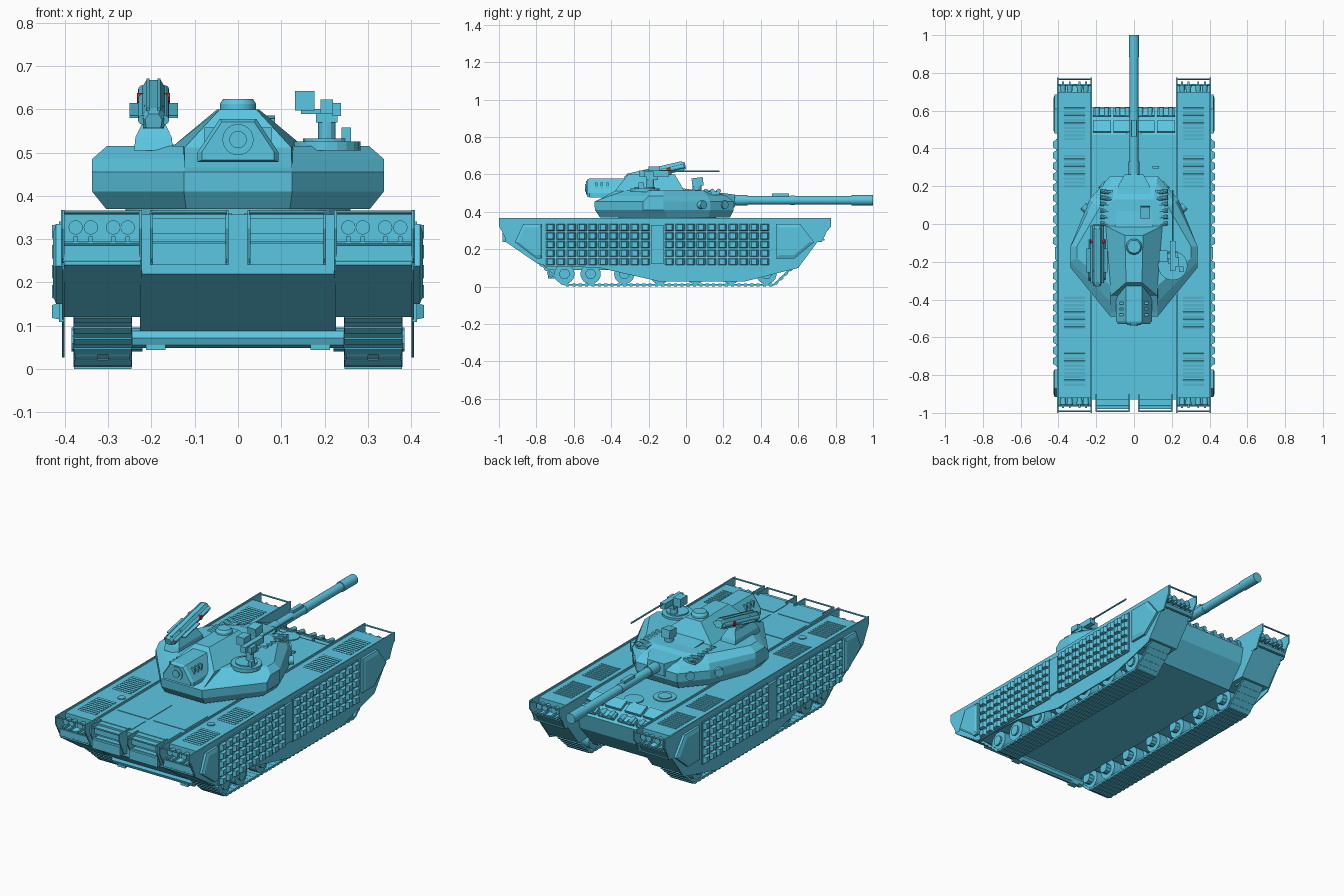
import bpy, bmesh, math
from mathutils import Matrix, Vector

TEAL = bpy.data.materials.new("teal_paint")
TEAL.diffuse_color = (.105, .57, .76, 1)
RED = bpy.data.materials.new("red_paint")
RED.diffuse_color = (.8, .01, .01, 1)


class Part:
    """One named mesh collecting simple solids."""
    def __init__(self, name):
        self.name, self.bm = name, bmesh.new()

    def box(self, c, s, rx=0.0, rz=0.0):
        m = (Matrix.Translation(c) @ Matrix.Rotation(rz, 4, 'Z') @ Matrix.Rotation(rx, 4, 'X')
             @ Matrix.Diagonal((*s, 1)))
        bmesh.ops.create_cube(self.bm, size=1, matrix=m)

    def rod(self, a, b, r, r2=None, n=16):
        a, b = Vector(a), Vector(b)
        m = Matrix.Translation((a + b) / 2) @ (b - a).to_track_quat('Z', 'Y').to_matrix().to_4x4()
        bmesh.ops.create_cone(self.bm, cap_ends=True, segments=n, radius1=r,
                              radius2=r if r2 is None else r2, depth=(b - a).length, matrix=m)

    def loft(self, rings):
        rings = [[self.bm.verts.new(p) for p in ring] for ring in rings]
        n = len(rings[0])
        for lo, hi in zip(rings, rings[1:]):
            for i in range(n):
                j = (i + 1) % n
                self.bm.faces.new((lo[i], lo[j], hi[j], hi[i]))
        self.bm.faces.new(rings[0][::-1])
        self.bm.faces.new(rings[-1])

    def prism(self, yz, x0, x1):
        self.loft([[(x, y, z) for y, z in yz] for x in (x0, x1)])

    def done(self, smooth=False, matrix=None, mat=TEAL):
        bmesh.ops.recalc_face_normals(self.bm, faces=self.bm.faces)
        if matrix:
            self.bm.transform(matrix)
        me = bpy.data.meshes.new(self.name)
        self.bm.to_mesh(me)
        self.bm.free()
        me.materials.append(mat)
        ob = bpy.data.objects.new(self.name, me)
        bpy.context.collection.objects.link(ob)
        if smooth:
            bpy.ops.object.select_all(action='DESELECT')
            ob.select_set(True)
            bpy.context.view_layer.objects.active = ob
            bpy.ops.object.shade_smooth_by_angle(angle=math.radians(35))


SIDES = (-1, 1)

# Hull tub between the tracks
p = Part("hull_center")
p.prism([(-.93, .357), (-.93, .22), (-.74, .088), (.5, .088), (.6, .2), (.62, .29), (.47, .357)], -.226, .226)
p.done()

# Track housings and their full-outline side plates
body = [(-.92, .357), (-.92, .295), (-.965, .285), (-.965, .24), (-.79, .12), (.61, .12),
        (.70, .235), (.735, .28), (.70, .295), (.70, .357)]
outer = [(-1, .367), (-1, .325), (-.95, .23), (-.77, .115), (-.46, .1), (-.14, .027), (.31, .027),
         (.6, .1), (.70, .235), (.775, .32), (.775, .367)]
inner = [(-1, .367), (-1, .325), (-.95, .23), (-.78, .12), (.61, .12), (.70, .235), (.775, .32), (.775, .367)]
p, q = Part("track_housings"), Part("side_plates")
for s in SIDES:
    p.prism(body, s * .225, s * .402)
    q.prism(outer, s * .401, s * .407)
    q.prism(inner, s * .222, s * .229)
p.done()
q.done()

# Armour bricks on the side skirts
p = Part("side_armour_bricks")
for s in SIDES:
    for y0, y1 in ((-.754, -.19), (-.118, .449)):
        p.box((s * .408, (y0 + y1) / 2, .225), (.012, y1 - y0, .232))
        w, h = (y1 - y0) / 10, .23 / 5
        for i in range(10):
            for k in range(5):
                y, z = y0 + (i + .5) * w, .11 + (k + .5) * h
                p.loft([[(s * x, y + a * dy, z + b * dz) for a, b in ((-1, -1), (1, -1), (1, 1), (-1, 1))]
                        for x, dy, dz in ((.41, .026, .019), (.43, .014, .015))])
    p.box((s * .412, -.154, .225), (.014, .066, .21))
    # end pods
    for pod in ([(-.77, .335), (-.77, .15), (-.80, .15), (-.915, .238), (-.87, .335)],
                [(.48, .335), (.48, .15), (.58, .15), (.685, .238), (.61, .335)]):
        cy, cz = sum(a for a, _ in pod) / 5, sum(b for _, b in pod) / 5
        p.loft([[(s * x, cy + (y - cy) * f, cz + (z - cz) * f) for y, z in pod]
                for x, f in ((.404, 1), (.42, 1), (.427, .8))])
p.done()

# Track links laid along a closed path
path = [(-.65, .008), (.47, .008), (.6, .13), (.61, .2), (.5, .24), (-.7, .24), (-.82, .2), (-.79, .13)]
p = Part("tracks")
for (ya, za), (yb, zb) in zip(path, path[1:] + path[:1]):
    L = math.hypot(yb - ya, zb - za)
    n = max(1, round(L / .034))
    ang = math.atan2(zb - za, yb - ya)
    for i in range(n):
        t = (i + .5) / n
        y, z = ya + (yb - ya) * t, za + (zb - za) * t
        for s in SIDES:
            p.box((s * .3125, y, z + .002), (.135, L / n, .01), ang)
            p.box((s * .3125, y, z), (.132, L / n * .5, .0155), ang)
p.done()

# Road wheels, hubs and axles
p = Part("road_wheels")
for s in SIDES:
    for y in (-.65, -.51, -.33, -.14, .05, .24, .43):
        for x0, x1 in ((.25, .30), (.325, .375)):
            p.rod((s * x0, y, .068), (s * x1, y, .068), .054, n=24)
        p.rod((s * .22, y, .068), (s * .385, y, .068), .028, n=10)
    p.rod((s * .25, -.74, .17), (s * .375, -.74, .17), .05, n=20)
    p.rod((s * .25, .54, .16), (s * .375, .54, .16), .05, n=20)
p.done(smooth=True)

# Cross bar under the rear
p = Part("cross_bar")
p.rod((-.245, -.72, .072), (.245, -.72, .072), .023, n=8)
for s in SIDES:
    p.box((s * .19, -.72, .05), (.045, .035, .012))
p.done()

# Guard frames, light clusters and rear steps
p, q = Part("guard_frames"), Part("lamps")
for y, d, back in ((-.992, 1, -.92), (.767, -1, .70)):
    spans = [(-.405, -.225), (.225, .405)] + ([(-.2, -.025), (.025, .2)] if d > 0 else [])
    for a, b in spans:
        for z in (.362, .29, .25):
            yy = y + (0 if z > .3 else d * .03)
            p.rod((a, yy, z), (b, yy, z), .0045, n=8)
        for x in (a, b):
            p.prism([(y, .367), (y, .325), (y + d * .04, .24), (back + d * .02, .24), (back + d * .02, .367)],
                    x - .0035, x + .0035)
    for s in SIDES:
        for x in (.255, .288, .34, .375):
            q.rod((s * x, back + d * .005, .327), (s * x, back - d * .035, .327), .012, .0165)
            p.box((s * x, back - d * .03, .3), (.01, .05, .012))
for s in SIDES:
    p.box((s * .1125, -.945, .33), (.17, .03, .035))
    p.box((s * .1125, -.955, .265), (.17, .05, .05))
    for x in (.06, .17):
        p.box((s * x, .515, .342), (.095, .065, .02), -.4)
        p.box((s * x, .588, .308), (.095, .04, .025), -.4)
        for dx in (-.025, .025):
            q.rod((s * x + dx, .57, .322), (s * x + dx, .615, .315), .012)
p.done()
q.done(smooth=True)

# Deck louvers, panels and hatches
p = Part("deck_details")
for s in SIDES:
    for y0 in (-.85, -.55, .2, .45):
        for i in range(9):
            p.box((s * .315, y0 + i * .02, .357), (.11, .012, .006), .2)
    p.box((s * .11, -.84, .357), (.19, .12, .006))
    p.box((s * .11, -.65, .357), (.19, .2, .006))
    p.rod((s * .27, -.62, .355), (s * .27, -.62, .362), .02)
p.rod((-.11, .34, .35), (-.11, .34, .362), .058, n=24)
p.rod((-.11, .34, .36), (-.11, .34, .366), .035, n=24)
p.rod((0, .45, .35), (0, .45, .362), .05, n=24)
p.box((.115, .3, .36), (.035, .012, .016))
p.done()

# Turret shell, lofted upward with a long sloped rear
rims = [(.37, [(.12, .235), (.22, .12), (.305, -.1), (.305, -.22), (.12, -.46)]),
        (.41, [(.125, .255), (.235, .13), (.337, -.12), (.337, -.23), (.125, -.487)]),
        (.455, [(.125, .255), (.235, .13), (.337, -.12), (.337, -.23), (.125, -.49)]),
        (.485, [(.12, .215), (.22, .115), (.337, -.12), (.337, -.2), (.115, -.42)]),
        (.515, [(.1, .13), (.18, .09), (.303, -.12), (.303, -.18), (.1, -.345)])]
p = Part("turret")
p.loft([[(x, y, z) for x, y in h + [(-x, y) for x, y in h[::-1]]] for z, h in rims])
p.rod((0, -.1, .35), (0, -.1, .375), .26, n=40)
p.done()

# Raised roof block, triangular rear housing
p = Part("turret_roof")
p.loft([[(-a, y0, z0), (a, y0, z0), (b, y1, z1), (-b, y1, z1)]
        for a, y0, z0, b, y1, z1 in ((.125, -.485, .455, .15, .05, .5), (.123, -.38, .512, .15, -.01, .515),
                                     (.042, -.31, .6, .048, -.06, .6))])
tri = [(-.094, .478), (.094, .478), (.094, .5), (.042, .578), (-.042, .578), (-.094, .5)]
p.loft([[(x * f, y, .52 + (z - .52) * f) for x, z in tri] for y, f in ((-.3, 1), (-.515, 1), (-.53, .88))])
for s in SIDES:
    for i in range(3):
        p.box((s * .065, -.48 + i * .03, .54), (.024, .012, .035))
p.done()

p = Part("turret_ports")
p.rod((0, -.5, .53), (0, -.534, .53), .036, n=24)
p.rod((0, -.52, .53), (0, -.54, .53), .02, n=24)
p.rod((0, -.12, .58), (0, -.12, .612), .042, n=24)
p.rod((0, -.12, .612), (0, -.12, .624), .042, .034, n=24)
for s in SIDES:
    for x, y in ((.16, .2), (.255, .085)):
        p.rod((s * (x - .03), y - .03, .437), (s * (x + .014), y + .01, .437), .023, n=16)
p.done(smooth=True)

# Smoke launcher rows on the turret cheeks
p = Part("smoke_launchers")
for s in SIDES:
    p.box((s * .145, .08, .5), (.07, .2, .02))
    for i in range(6):
        y = -.005 + i * .034
        p.rod((s * .12, y, .5), (s * .178, y + .01, .512), .012, n=10)
p.done(smooth=True)

# Main gun with mantlet, sleeve and muzzle
p = Part("gun_mantlet")
p.loft([[(-a, y, z0), (a, y, z0), (a, y, z1), (-a, y, z1)]
        for y, a, z0, z1 in ((-.02, .1, .41, .525), (.2, .085, .41, .5), (.262, .05, .425, .492))])
p.box((0, .505, .488), (.024, .09, .018))
p.done()
p = Part("gun_barrel")
for y0, y1, r in ((.2, .33, .028), (.3, .9, .0235), (.885, 1, .0275), (.56, .58, .0255)):
    p.rod((0, y0, .462), (0, y1, .462), r, n=24)
p.done(smooth=True)

# Sight column on the roof front
p = Part("sight")
p.rod((.06, .06, .49), (.06, .06, .55), .024)
p.box((.06, .062, .56), (.05, .06, .045), .12)
p.done()

# Missile launcher, pedestal first, then the tilted rack
p = Part("launcher_pedestal")
p.loft([[(-.195 + a * dx, -.19 + b * dy, z) for a, b in ((-1, -1), (1, -1), (1, 1), (-1, 1))]
        for z, dx, dy in ((.505, .045, .11), (.535, .042, .1), (.57, .025, .08), (.61, .022, .06))])
p.box((-.195, -.19, .59), (.07, .07, .022))
p.done()
tilt = Matrix.Translation((-.195, -.165, .609)) @ Matrix.Rotation(math.radians(13), 4, 'X')
p = Part("launcher_rack")
sec = [(-.024, -.022), (.024, -.022), (.028, .006), (.016, .026), (-.016, .026), (-.028, .006)]
p.loft([[(x * f, y, z * f) for x, z in sec] for y, f in ((-.165, .7), (-.14, 1), (.15, 1), (.166, .8))])
for s in SIDES:
    p.rod((s * .025, -.15, .0), (s * .025, .16, .0), .011, n=12)
    p.box((s * .036, -.03, -.005), (.04, .13, .005))
    p.box((s * .013, 0, .025), (.007, .3, .007))
p.done(matrix=tilt)
p = Part("launcher_red_markers")
for s in SIDES:
    p.rod((s * .02, .075, .0), (s * .038, .075, .0), .012)
p.done(matrix=tilt, mat=RED)

# Roof machine gun on its hatch ring
p = Part("machine_gun")
p.rod((.205, -.22, .505), (.205, -.22, .526), .078, n=20)
p.rod((.205, -.22, .52), (.205, -.22, .533), .055, n=20)
p.box((.25, -.24, .54), (.022, .03, .035))
p.rod((.205, -.19, .52), (.205, -.19, .57), .02, n=12)
p.box((.205, -.18, .58), (.05, .06, .02))
p.box((.205, -.17, .606), (.028, .16, .032))
p.box((.154, -.17, .62), (.045, .06, .045))
p.box((.175, -.17, .595), (.06, .03, .012))
p.box((.228, -.2, .6), (.02, .05, .03))
p.rod((.205, -.1, .617), (.205, .18, .617), .0045, n=8)
p.done()
